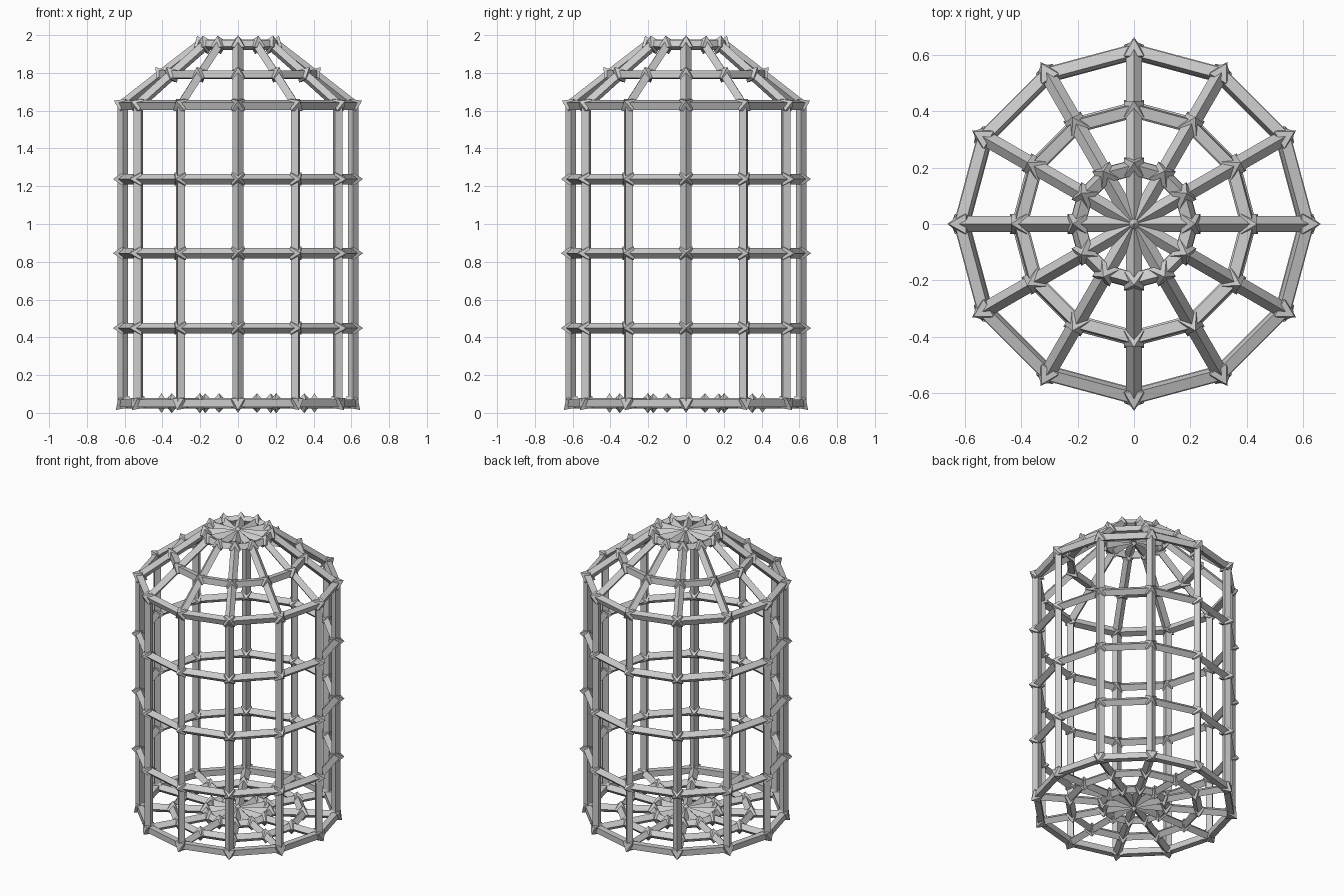
import bpy, bmesh
from math import sin, cos, pi
from mathutils import Vector, Matrix

if "Cube" in bpy.data.objects:
    bpy.data.objects.remove(bpy.data.objects["Cube"])

N = 12          # bars around the cage
BAR = 0.028     # half diagonal of a bar section
TIP = 0.052     # stud height
STUD = 0.035    # half width of a stud base

# rings as (radius, height), from bottom centre to top centre
PROFILE = [(0, .052), (.2, .052), (.405, .052), (.61, .052), (.61, .449), (.61, .845),
           (.61, 1.238), (.61, 1.63), (.405, 1.79), (.2, 1.948), (0, 1.948)]


def segment_normal(i):
    (r0, z0), (r1, z1) = PROFILE[i], PROFILE[i + 1]
    return Vector((z1 - z0, 0, r0 - r1)).normalized()


def ring_normal(i):
    if i == 0:
        return Vector((0, 0, -1))
    if i == len(PROFILE) - 1:
        return Vector((0, 0, 1))
    return (segment_normal(i - 1) + segment_normal(i)).normalized()


def spin(v, k):
    return Matrix.Rotation(2 * pi * k / N, 3, 'Z') @ v


def point(i, k):
    r, z = PROFILE[i]
    return spin(Vector((r, 0, z)), k)


def add_bar(bm, a, b, normal):
    """Square bar with one ridge facing along the normal."""
    d = (b - a).normalized()
    n = (normal - d * normal.dot(d)).normalized()
    s = d.cross(n)
    ends = [[bm.verts.new(p + o * BAR) for o in (n, s, -n, -s)] for p in (a, b)]
    for j in range(4):
        m = (j + 1) % 4
        bm.faces.new((ends[0][j], ends[0][m], ends[1][m], ends[1][j]))
    bm.faces.new(ends[0][::-1])
    bm.faces.new(ends[1])


def add_stud(bm, c, n, side, sides=4):
    """Double pyramid pointing in and out of the cage."""
    up = n.cross(side)
    r = STUD * 2 ** .5 if sides == 4 else STUD
    base = []
    for j in range(sides):
        a = 2 * pi * (j + .5) / sides
        base.append(bm.verts.new(c + (side * cos(a) + up * sin(a)) * r))
    outer, inner = bm.verts.new(c + n * TIP), bm.verts.new(c - n * TIP)
    for j in range(sides):
        p, q = base[j], base[(j + 1) % sides]
        bm.faces.new((p, q, outer))
        bm.faces.new((q, p, inner))


def finish(bm, name):
    bmesh.ops.recalc_face_normals(bm, faces=bm.faces[:])
    mesh = bpy.data.meshes.new(name)
    bm.to_mesh(mesh)
    bm.free()
    bpy.context.collection.objects.link(bpy.data.objects.new(name, mesh))


last = len(PROFILE) - 1

# bars running along the profile: floor spokes, uprights, dome ribs, top spokes
bm = bmesh.new()
for i in range(last):
    for k in range(N):
        add_bar(bm, point(i, k), point(i + 1, k), spin(segment_normal(i), k))
finish(bm, "rib_bars")

# horizontal hoops
bm = bmesh.new()
for i in range(1, last):
    for k in range(N):
        add_bar(bm, point(i, k), point(i, k + 1), spin(ring_normal(i), k + .5))
finish(bm, "hoop_bars")

# pointed studs at every joint
bm = bmesh.new()
for i in range(1, last):
    for k in range(N):
        add_stud(bm, point(i, k), spin(ring_normal(i), k), spin(Vector((0, 1, 0)), k))
for i in (0, last):
    add_stud(bm, point(i, 0), ring_normal(i), Vector((0, 1, 0)), N)
finish(bm, "joint_studs")
